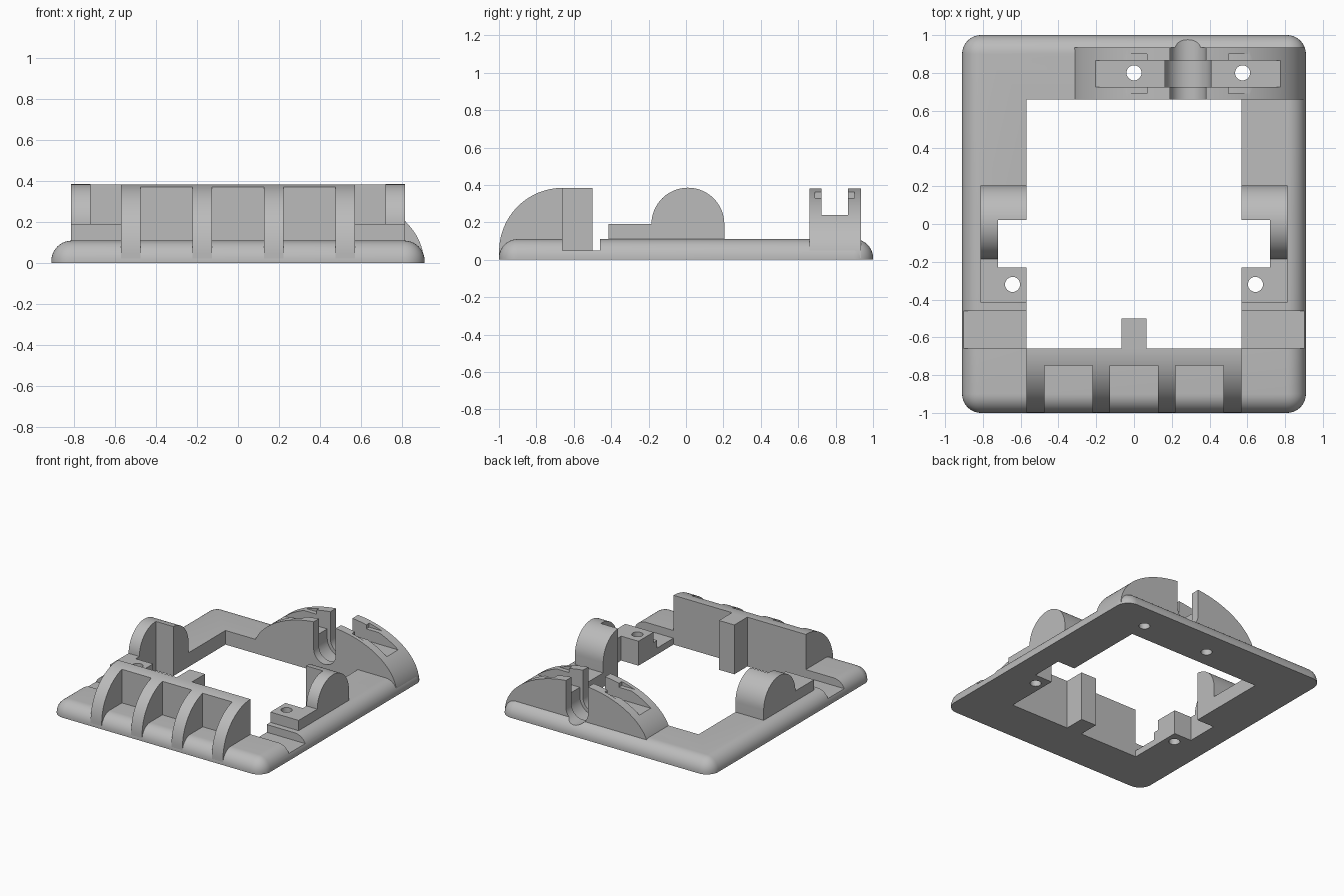
import bpy, bmesh, math

if "Cube" in bpy.data.objects:
    bpy.data.objects.remove(bpy.data.objects["Cube"], do_unlink=True)

grey = bpy.data.materials.new("plain grey")
grey.use_nodes = True
grey.diffuse_color = (0.5, 0.5, 0.5, 1)
grey.node_tree.nodes["Principled BSDF"].inputs["Base Color"].default_value = (0.5, 0.5, 0.5, 1)
parts = []


def to_object(name, bm):
    bmesh.ops.recalc_face_normals(bm, faces=bm.faces)
    mesh = bpy.data.meshes.new(name)
    bm.to_mesh(mesh)
    bm.free()
    mesh.materials.append(grey)
    obj = bpy.data.objects.new(name, mesh)
    bpy.context.collection.objects.link(obj)
    return obj


def prism(name, outline, axis, a, b):
    """Extrude a 2D outline along an axis from a to b."""
    place = {"x": lambda p, d: (d, p[0], p[1]),
             "y": lambda p, d: (p[0], d, p[1]),
             "z": lambda p, d: (p[0], p[1], d)}[axis]
    bm = bmesh.new()
    ends = [[bm.verts.new(place(p, d)) for p in outline] for d in (a, b)]
    bm.faces.new(ends[0])
    bm.faces.new(ends[1])
    n = len(outline)
    for i in range(n):
        j = (i + 1) % n
        bm.faces.new((ends[0][i], ends[0][j], ends[1][j], ends[1][i]))
    return to_object(name, bm)


def box(name, x0, x1, y0, y1, z0, z1):
    return prism(name, [(x0, y0), (x1, y0), (x1, y1), (x0, y1)], "z", z0, z1)


def arc(cx, cy, rx, ry, start, end, steps=32):
    angles = [math.radians(start + (end - start) * i / steps) for i in range(steps + 1)]
    return [(cx + rx * math.cos(t), cy + ry * math.sin(t)) for t in angles]


def cut(obj, cutter):
    """Subtract the cutter and discard it."""
    mod = obj.modifiers.new("cut", "BOOLEAN")
    mod.operation = "DIFFERENCE"
    mod.solver = "EXACT"
    mod.object = cutter
    bpy.context.view_layer.update()
    graph = bpy.context.evaluated_depsgraph_get()
    mesh = bpy.data.meshes.new_from_object(obj.evaluated_get(graph))
    obj.modifiers.clear()
    obj.data = mesh
    bpy.data.objects.remove(cutter, do_unlink=True)


def drill(obj, x, y):
    cut(obj, prism("drill", arc(x, y, 0.04, 0.04, 0, 345, 23), "z", -0.1, 0.6))


def slot(obj, radius, y0, y1):
    """Round-bottomed slot along y, open at the top."""
    outline = arc(MID, 0.17, radius, radius, 180, 360) + [(MID + radius, 0.6), (MID - radius, 0.6)]
    cut(obj, prism("slot", outline, "y", y0, y1))


MID = 0.285      # centre of the back mount
HOLES = (0.0, 0.575)

# Base plate with rounded rim
frame = box("base_frame", -0.91, 0.91, -1, 1, 0, 0.11)
bm = bmesh.new()
bm.from_mesh(frame.data)
rim = [e for e in bm.edges if max(v.co.z for v in e.verts) > 0.05]
bmesh.ops.bevel(bm, geom=rim, offset=0.1, segments=10, profile=0.5, affect="EDGES")
bm.to_mesh(frame.data)
bm.free()
cut(frame, box("opening", -0.57, 0.57, -0.66, 0.66, -0.1, 0.3))
parts.append(frame)

# Side bearing pods, with their notches and the grooves in the rails
pod_outline = ([(-0.415, 0.11), (0.205, 0.11)]
               + arc(0.01, 0.19, 0.195, 0.195, 0, 180) + [(-0.415, 0.19)])
for side, s in (("right", -1), ("left", 1)):
    pod = prism(side + "_pod", pod_outline, "x", s * 0.57, s * 0.813)
    for obj in (pod, frame):
        cut(obj, box("notch", *sorted((s * 0.5, s * 0.72)), -0.23, 0.02, -0.1, 0.6))
        drill(obj, s * 0.643, -0.32)
    cut(frame, box("groove", *sorted((s * 0.5, s * 1.1)), -0.66, -0.46, 0.05, 0.3))
    parts.append(pod)

# Front wall: quarter-round section hollowed into ribs
wall = prism("front_wall", arc(-0.66, 0.045, 0.339, 0.339, 90, 180) + [(-0.999, 0.02), (-0.66, 0.02)],
             "x", -0.57, 0.57)
for x in (-0.348, 0, 0.348):
    cut(wall, box("pocket", x - 0.127, x + 0.127, -1.1, -0.75, -0.1, 0.6))
parts.append(wall)
parts.append(box("front_tab", -0.066, 0.066, -0.66, -0.5, 0, 0.384))

# Arched back mount with a lengthwise channel and stepped pockets
mount = prism("back_mount", arc(MID, 0.01, 0.62, 0.375, 0, 180, 64), "y", 0.66, 0.935)
cut(mount, box("channel", -0.5, 1.1, 0.725, 0.865, 0.24, 0.6))
cut(mount, box("step", -0.5, 0.07, 0.69, 0.9, 0.33, 0.366))
cut(mount, box("step", 0.5, 1.1, 0.69, 0.9, 0.33, 0.366))
parts.append(mount)
for obj in (mount, frame):
    slot(obj, 0.095, 0.5, 1.1)
    slot(obj, 0.122, 0.725, 0.865)
    for x in HOLES:
        drill(obj, x, 0.8)

# Smooth the curves, keep the edges sharp
bpy.ops.object.select_all(action="DESELECT")
for obj in parts:
    obj.select_set(True)
bpy.context.view_layer.objects.active = frame
bpy.ops.object.shade_smooth_by_angle(angle=math.radians(30))
